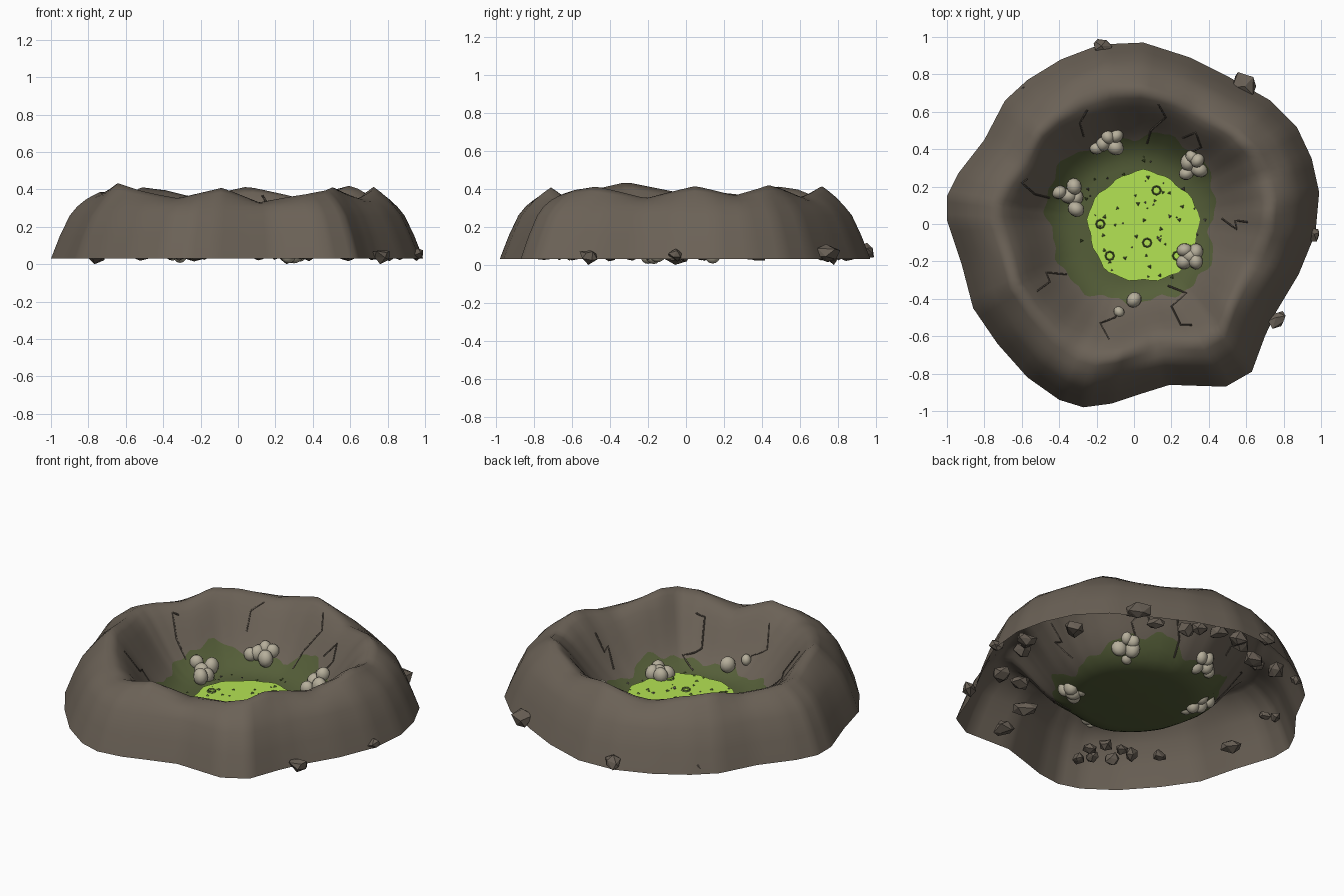
import bpy, bmesh, math, random
from mathutils import Vector, Matrix

if "Cube" in bpy.data.objects:
    bpy.data.objects.remove(bpy.data.objects["Cube"])

random.seed(4)
TAU = 2 * math.pi


def material(name, rgb):
    m = bpy.data.materials.new(name)
    m.diffuse_color = (*rgb, 1)
    m.use_nodes = True
    m.node_tree.nodes["Principled BSDF"].inputs["Base Color"].default_value = m.diffuse_color
    return m


DIRT = material("brown dirt", (0.147, 0.121, 0.094))
ROCK = material("dark rock", (0.138, 0.114, 0.09))
STAIN = material("olive stain", (0.09, 0.112, 0.04))
SLIME = material("bright slime", (0.455, 0.77, 0.088))
EGG = material("pale stone", (0.47, 0.43, 0.33))
CRACK = material("dark crack", (0.085, 0.07, 0.055))
BUBBLE = material("olive bubble", (0.15, 0.22, 0.06))
GREY = material("grey shard", (0.2, 0.185, 0.16))


def finish(bm, name, mats, smooth):
    me = bpy.data.meshes.new(name)
    bm.to_mesh(me)
    bm.free()
    for m in mats:
        me.materials.append(m)
    for p in me.polygons:
        p.use_smooth = smooth
    ob = bpy.data.objects.new(name, me)
    bpy.context.collection.objects.link(ob)
    return ob


def cyclic(table, deg):
    """Linear interpolation in a sorted (degrees, value) table that wraps."""
    deg %= 360
    pts = [(table[-1][0] - 360, table[-1][1])] + table + [(table[0][0] + 360, table[0][1])]
    for (a, u), (b, v) in zip(pts, pts[1:]):
        if a <= deg <= b:
            return u + (v - u) * (deg - a) / max(b - a, 1e-6)


# Foot outline, rim heights and stain edge, all by angle
FOOT = [(0.99, 0.17), (0.95, 0.35), (0.87, 0.52), (0.73, 0.66), (0.5, 0.79), (0.3, 0.89),
        (0.05, 0.97), (-0.18, 0.96), (-0.39, 0.88), (-0.57, 0.77), (-0.69, 0.66), (-0.8, 0.45),
        (-0.94, 0.27), (-1, 0.15), (-1, 0.02), (-0.92, -0.22), (-0.86, -0.45), (-0.73, -0.64),
        (-0.57, -0.82), (-0.4, -0.94), (-0.27, -0.98), (-0.12, -0.96), (0.03, -0.91),
        (0.19, -0.86), (0.49, -0.87), (0.63, -0.79), (0.7, -0.6), (0.76, -0.47), (0.88, -0.27),
        (0.97, -0.05)]
STEPS = 4
OUTLINE = [Vector(p).lerp(Vector(q), k / STEPS)
           for p, q in zip(FOOT, FOOT[1:] + FOOT[:1]) for k in range(STEPS)]
FOOT_R = sorted((math.degrees(math.atan2(v.y, v.x)) % 360, v.length) for v in OUTLINE)
RIM_H = [(4, .415), (20, .365), (36, .42), (62, .355), (86, .415), (108, .355), (123, .395),
         (137, .412), (152, .365), (170, .385), (185, .385), (206, .435), (225, .39), (245, .352),
         (263, .408), (280, .33), (302, .38), (317, .412), (342, .35)]
STAIN_R = [(i * 22.5, r) for i, r in enumerate(
    [.40, .47, .50, .51, .46, .46, .50, .50, .45, .44, .46, .42, .42, .42, .46, .45])]
FLOOR_R, FLOOR_Z, RIM, MEAN_H = 0.30, 0.035, 0.74, 0.385


def bowl_z(x, y):
    """Height of the inner bowl at a point."""
    deg = math.degrees(math.atan2(y, x))
    rim = cyclic(FOOT_R, deg) * RIM
    t = min(max((math.hypot(x, y) - FLOOR_R) / (rim - FLOOR_R), 0), 1)
    h = MEAN_H + (cyclic(RIM_H, deg) - MEAN_H) * t ** 3
    u = t ** 1.32
    return FLOOR_Z + (h - FLOOR_Z) * (u * u * (3 - 2 * u) * 0.87 + u * 0.13)


# Crater shell: open-bottomed outer wall, rim and bowl
bm = bmesh.new()
cols = []
for v in OUTLINE:
    a, R = math.atan2(v.y, v.x), v.length
    deg = math.degrees(a)
    dh = cyclic(RIM_H, deg) - MEAN_H
    s = cyclic(STAIN_R, deg) + 0.014 * math.sin(11 * a) + 0.008 * math.sin(23 * a + 1)
    rows = [(R, 0.03), (R * .953, .15), (R * .9, .26), (R * .86, .308),
            (R * .815, .345 + dh * .35), (R * .775, .368 + dh * .7)]
    rim = R * RIM
    radii = [rim + (s - rim) * k / 6 for k in range(7)] + [s + (FLOOR_R - s) * k / 4 for k in range(1, 5)]
    rows += [(r, bowl_z(r * math.cos(a), r * math.sin(a))) for r in radii]
    cols.append([bm.verts.new((r * math.cos(a), r * math.sin(a), z)) for r, z in rows])
center = bm.verts.new((0, 0, FLOOR_Z))
N = len(cols)
for i in range(N):
    p, q = cols[i], cols[(i + 1) % N]
    for k in range(len(p) - 1):
        f = bm.faces.new((p[k], q[k], q[k + 1], p[k + 1]))
        f.material_index = 1 if k >= 12 else 0
    bm.faces.new((p[-1], q[-1], center)).material_index = 1
finish(bm, "crater", [DIRT, STAIN], True)

# Slime pool
bm = bmesh.new()
ring = []
for i in range(48):
    a = TAU * i / 48
    r = 0.295 + 0.008 * math.sin(5 * a) + 0.006 * math.sin(13 * a)
    ring.append(bm.verts.new((0.05 + r * math.cos(a), -0.015 + r * math.sin(a), 0.047)))
bm.faces.new(ring)
finish(bm, "slime_pool", [SLIME], False)

# Bubble rings and shards floating on the pool
bm = bmesh.new()
for x, y in [(.12, .18), (-.18, 0), (.07, -.1), (-.13, -.17), (.23, -.17)]:
    loops = [[bm.verts.new((x + r * math.cos(TAU * i / 8), y + r * math.sin(TAU * i / 8), z))
              for i in range(8)] for r, z in ((.027, .048), (.023, .056), (.018, .048))]
    for u, v in zip(loops, loops[1:]):
        for i in range(8):
            bm.faces.new((u[i], u[(i + 1) % 8], v[(i + 1) % 8], v[i]))
finish(bm, "bubble_rings", [BUBBLE], False)

bm = bmesh.new()
for i in range(60):
    a, r = random.random() * TAU, 0.36 * math.sqrt(random.random())
    x, y, s = 0.05 + r * math.cos(a), r * math.sin(a), random.uniform(.005, .013)
    z = max(bowl_z(x, y), 0.047) + 0.003
    rot = random.random() * TAU
    base = [bm.verts.new((x + s * math.cos(rot + k * TAU / 3), y + s * math.sin(rot + k * TAU / 3), z))
            for k in range(3)]
    tip = bm.verts.new((x, y, z + s * 0.6))
    bm.faces.new(base[::-1])
    for k in range(3):
        bm.faces.new((base[k], base[(k + 1) % 3], tip)).material_index = i % 3 == 0
finish(bm, "pool_shards", [BUBBLE, GREY], False)

# Clusters of round pale stones
EGGS = [(-.2, .405, .036), (-.165, .43, .042), (-.1, .41, .045), (-.095, .47, .038), (-.14, .465, .038),
        (.28, .27, .038), (.29, .33, .046), (.35, .29, .044), (.34, .34, .038), (.31, .36, .036),
        (-.4, .17, .038), (-.32, .2, .044), (-.35, .15, .044), (-.31, .14, .042), (-.31, .08, .044),
        (.27, -.2, .044), (.33, -.2, .042), (.27, -.14, .04), (.33, -.15, .044), (.3, -.17, .048),
        (0, -.405, .042), (-.08, -.47, .03)]
bm = bmesh.new()
for i, (x, y, r) in enumerate(EGGS):
    z = bowl_z(x, y) + r * (0.35 + 0.5 * (i % 3 == 2))
    m = Matrix.Translation((x, y, z)) @ Matrix.Rotation(i * 1.3, 4, 'Z') @ Matrix.Diagonal((1.05, .92, 1.12, 1))
    bmesh.ops.create_uvsphere(bm, u_segments=12, v_segments=8, radius=r, matrix=m)
finish(bm, "stone_clusters", [EGG], True)

# Zigzag cracks following the bowl
CRACKS = [[(.07, .43), (.09, .5), (.17, .57), (.13, .64)],
          [(.26, .46), (.33, .49), (.36, .41), (.3, .38)],
          [(.47, .03), (.55, -.03), (.54, .02), (.61, .01)],
          [(.18, -.33), (.28, -.37), (.2, -.44), (.25, -.54), (.31, -.54)],
          [(-.08, -.46), (-.1, -.5), (-.18, -.53), (-.13, -.62)],
          [(-.36, -.27), (-.47, -.26), (-.45, -.31), (-.52, -.36)],
          [(-.45, .14), (-.53, .16), (-.6, .22), (-.57, .24)],
          [(-.25, .61), (-.29, .54), (-.27, .47)]]
cu = bpy.data.curves.new("cracks", 'CURVE')
cu.dimensions = '3D'
cu.bevel_depth = 0.005
cu.bevel_resolution = 0
cu.materials.append(CRACK)
for path in CRACKS:
    pts = [Vector(a).lerp(Vector(b), k / 3) for a, b in zip(path, path[1:]) for k in range(3)]
    pts.append(Vector(path[-1]))
    sp = cu.splines.new('POLY')
    sp.points.add(len(pts) - 1)
    for p, v in zip(sp.points, pts):
        p.co = (v.x, v.y, bowl_z(v.x, v.y) + 0.001, 1)
bpy.context.collection.objects.link(bpy.data.objects.new("cracks", cu))

# Loose faceted rocks around and under the foot: x, y, size
ROCKS = [(.59, .74, .064), (-.17, .95, .05), (.955, -.05, .042), (.77, -.51, .05), (-.58, .71, .035),
         (.74, .36, .065), (.86, .09, .055), (.8, .0, .05), (.72, -.28, .055), (.59, -.29, .055),
         (.37, -.5, .06), (.33, -.74, .055), (.42, .69, .05), (.27, .77, .05), (.2, .81, .045),
         (.1, .85, .05), (-.05, .84, .055), (-.1, .8, .05), (-.24, .75, .055), (-.3, .71, .05),
         (-.43, .7, .055), (-.74, .34, .035), (-.69, .31, .03), (-.76, -.06, .06),
         (-.18, -.6, .045), (-.24, -.53, .04), (-.32, -.49, .04), (-.25, -.66, .045),
         (-.36, -.62, .04), (-.42, -.52, .042), (-.52, -.4, .04), (-.2, -.72, .035)]
bm = bmesh.new()
for i, (x, y, s) in enumerate(ROCKS):
    m = (Matrix.Translation((x, y, 0)) @ Matrix.Rotation(random.random() * TAU, 4, 'Z')
         @ Matrix.Diagonal((1.15, .9, .75, 1)))
    new = bmesh.ops.create_icosphere(bm, subdivisions=1, radius=s, matrix=m)["verts"]
    for v in new:
        v.co += Vector([random.uniform(-.22, .22) * s for _ in range(3)])
    # Most rest just inside the foot, every tenth reaches the ground
    foot = 0 if i % 10 == 3 else random.uniform(.014, .036)
    drop = min(v.co.z for v in new) - foot
    for v in new:
        v.co.z -= drop
finish(bm, "loose_rocks", [ROCK], False)
